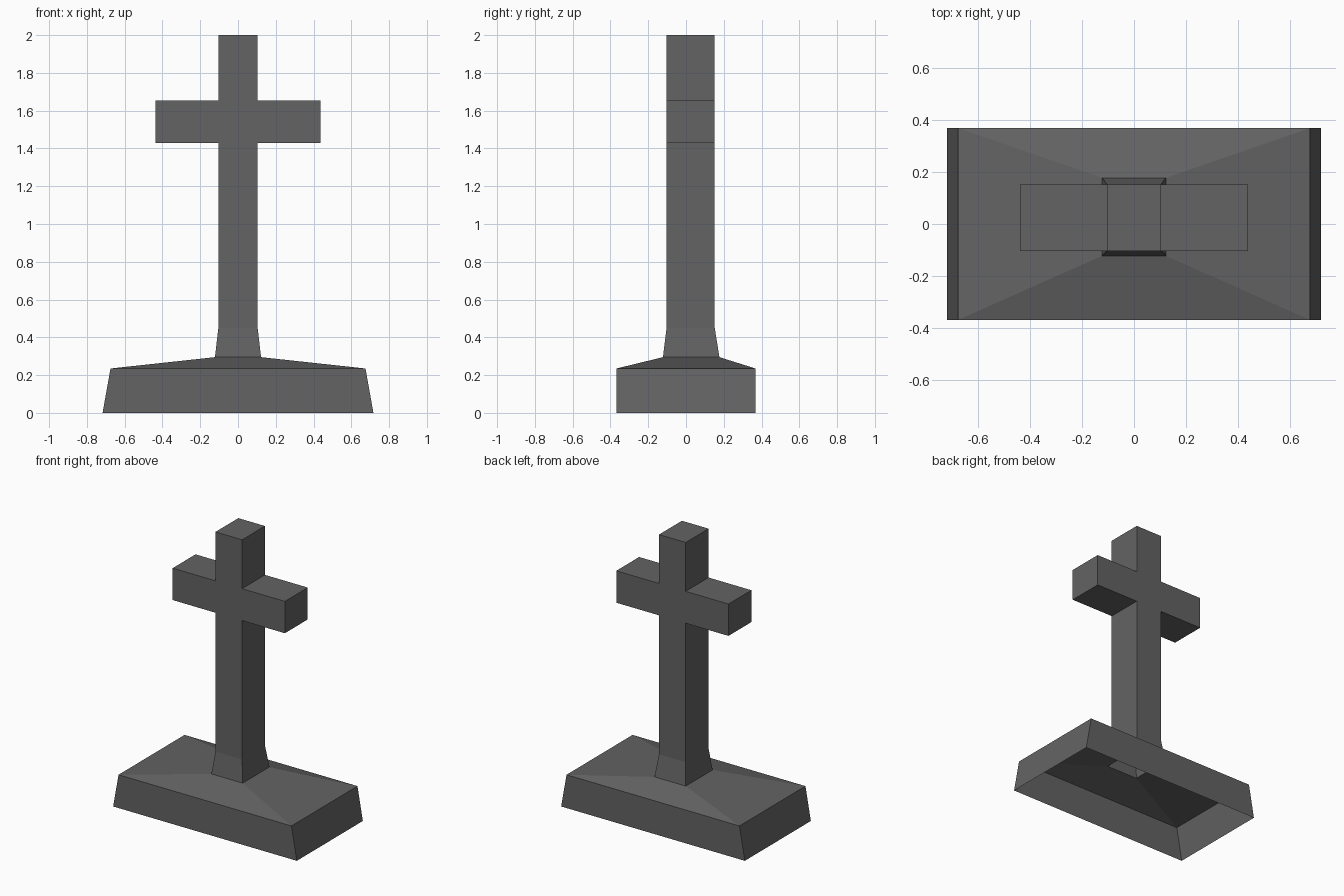
import bpy
import bmesh

cube = bpy.data.objects.get("Cube")
if cube:
    bpy.data.objects.remove(cube, do_unlink=True)

# Single dark grey stone colour
stone = bpy.data.materials.new("dark_grey_stone")
stone.use_nodes = True
colour = (0.125, 0.125, 0.125, 1)
stone.diffuse_color = colour
stone.node_tree.nodes["Principled BSDF"].inputs["Base Color"].default_value = colour


def loft(bm, sections):
    """Join rectangles (half_x, y_front, y_back, z) into an open tube; return the last ring."""
    below = None
    for hx, y0, y1, z in sections:
        ring = [bm.verts.new(p) for p in
                ((-hx, y0, z), (hx, y0, z), (hx, y1, z), (-hx, y1, z))]
        if below:
            for i in range(4):
                j = (i + 1) % 4
                bm.faces.new((below[i], below[j], ring[j], ring[i]))
        below = ring
    return below


def finish(bm, name):
    mesh = bpy.data.meshes.new(name)
    bm.normal_update()
    bm.to_mesh(mesh)
    bm.free()
    mesh.materials.append(stone)
    obj = bpy.data.objects.new(name, mesh)
    bpy.context.collection.objects.link(obj)
    return obj


FRONT, BACK = -0.103, 0.152
ARM_LOW, ARM_HIGH, ARM_REACH = 1.43, 1.655, 0.438
FOOT = (0.122, -0.122, 0.177, 0.295)

# Hollow plinth: tapered ends, straight front and back, sloping top
bm = bmesh.new()
loft(bm, [(0.717, -0.368, 0.368, 0),
          (0.675, -0.368, 0.368, 0.235),
          FOOT])
finish(bm, "plinth")

# Upright with a flared foot, open at the bottom
bm = bmesh.new()
heights = (0.45, ARM_LOW, ARM_HIGH, 2)
top = loft(bm, [FOOT] + [(0.104, FRONT, BACK, z) for z in heights])
bm.faces.new(top)
bm.normal_update()

# Arms pulled out of the upright's side faces
sides = [f for f in bm.faces if abs(f.normal.x) > 0.9
         and ARM_LOW < f.calc_center_median().z < ARM_HIGH]
for face in bmesh.ops.extrude_discrete_faces(bm, faces=sides)["faces"]:
    side = 1 if face.calc_center_median().x > 0 else -1
    for v in face.verts:
        v.co.x = side * ARM_REACH
finish(bm, "cross")
